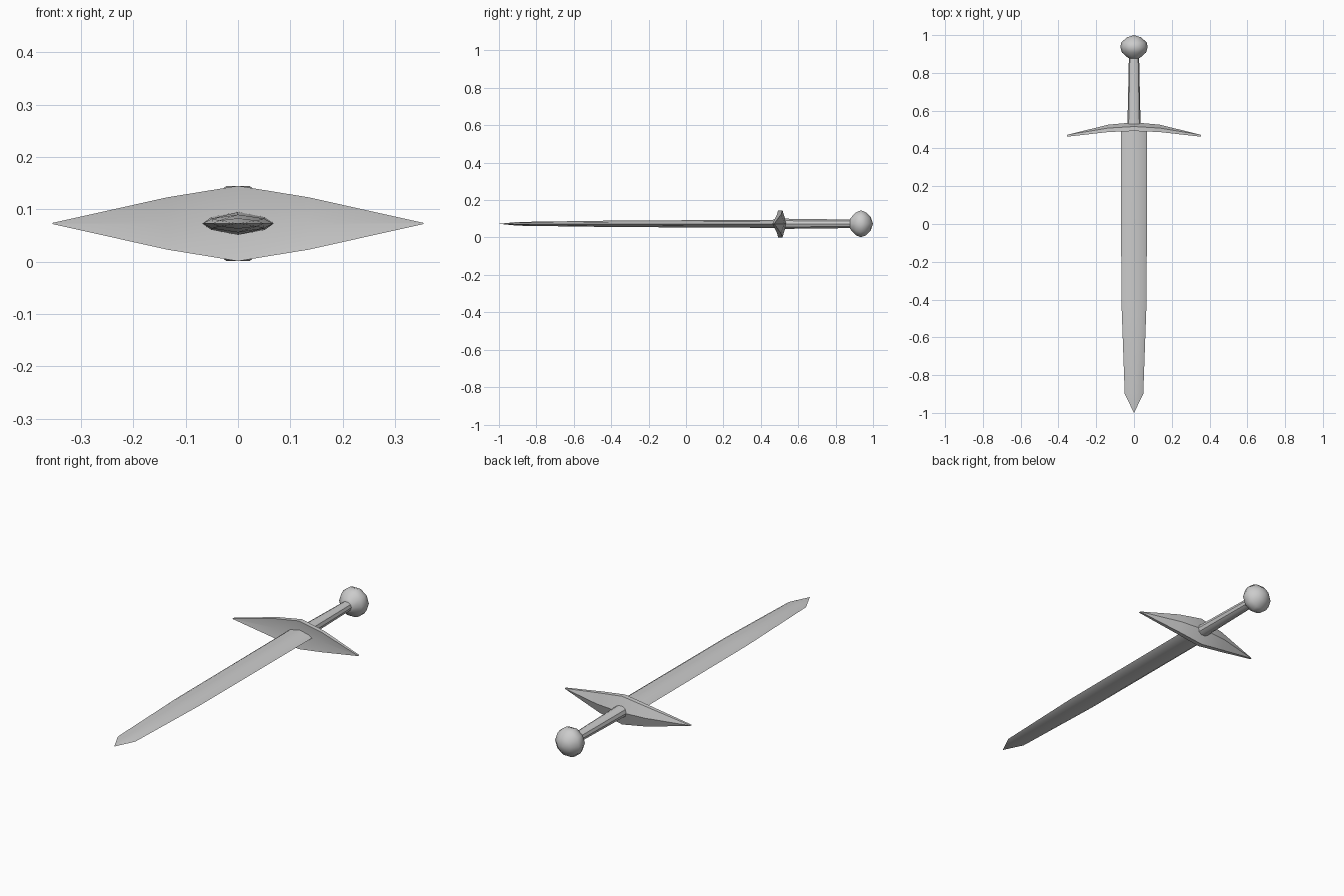
import bpy, bmesh, math

if "Cube" in bpy.data.objects:
    bpy.data.objects.remove(bpy.data.objects["Cube"])

ZC = 0.073  # height of the sword's axis


def loft(name, rings, angle=35):
    """Skin a list of equal-length point rings and cap both ends."""
    bm = bmesh.new()
    loops = [[bm.verts.new(p) for p in ring] for ring in rings]
    n = len(loops[0])
    for a, b in zip(loops, loops[1:]):
        for i in range(n):
            j = (i + 1) % n
            bm.faces.new((a[i], a[j], b[j], b[i]))
    bm.faces.new(loops[0])
    bm.faces.new(loops[-1])
    bmesh.ops.remove_doubles(bm, verts=bm.verts, dist=0.0005)
    bmesh.ops.recalc_face_normals(bm, faces=bm.faces)
    me = bpy.data.meshes.new(name)
    bm.to_mesh(me)
    bm.free()
    me.shade_smooth()
    me.set_sharp_from_angle(angle=math.radians(angle))
    ob = bpy.data.objects.new(name, me)
    bpy.context.collection.objects.link(ob)
    return ob


def blade_ring(y, w, h):
    section = [(1, 0), (0.74, 0.56), (0, 1), (-0.74, 0.56),
               (-1, 0), (-0.74, -0.56), (0, -1), (0.74, -0.56)]
    return [(w * u, y, ZC + h * v) for u, v in section]


def round_ring(y, rx, rz, n=10):
    return [(rx * math.cos(math.tau * i / n), y,
             ZC + rz * math.sin(math.tau * i / n)) for i in range(n)]


def guard_ring(x, h, front, back, edge_front, edge_back):
    return [(x, back, ZC), (x, edge_back, ZC + h), (x, edge_front, ZC + h),
            (x, front, ZC), (x, edge_front, ZC - h), (x, edge_back, ZC - h)]


# Blade: shallow ridged section tapering to a point
loft("blade", [blade_ring(*s) for s in (
    (0.515, 0.069, 0.022), (-0.40, 0.067, 0.017),
    (-0.90, 0.049, 0.010), (-1.0, 0.0, 0.0))])

# Crossguard: diamond plate with arms swept toward the blade
half = [(0.355, 0.001, 0.462, 0.472, 0.462, 0.472),
        (0.135, 0.050, 0.492, 0.526, 0.487, 0.508)]
middle = [(0.0, 0.072, 0.503, 0.538, 0.492, 0.516)]
other = [(-s[0],) + s[1:] for s in reversed(half)]
loft("crossguard", [guard_ring(*s) for s in half + middle + other], 30)

# Grip: slim tapered rod
loft("grip", [round_ring(*s) for s in (
    (0.515, 0.036, 0.030), (0.56, 0.034, 0.028), (0.89, 0.027, 0.024))])

# Pommel: faceted ball
loft("pommel", [round_ring(*s) for s in (
    (0.875, 0.024, 0.024), (0.883, 0.036, 0.036), (0.908, 0.064, 0.064),
    (0.935, 0.072, 0.0755), (0.960, 0.068, 0.066),
    (0.988, 0.038, 0.038), (1.0, 0.0, 0.0))], 50)
